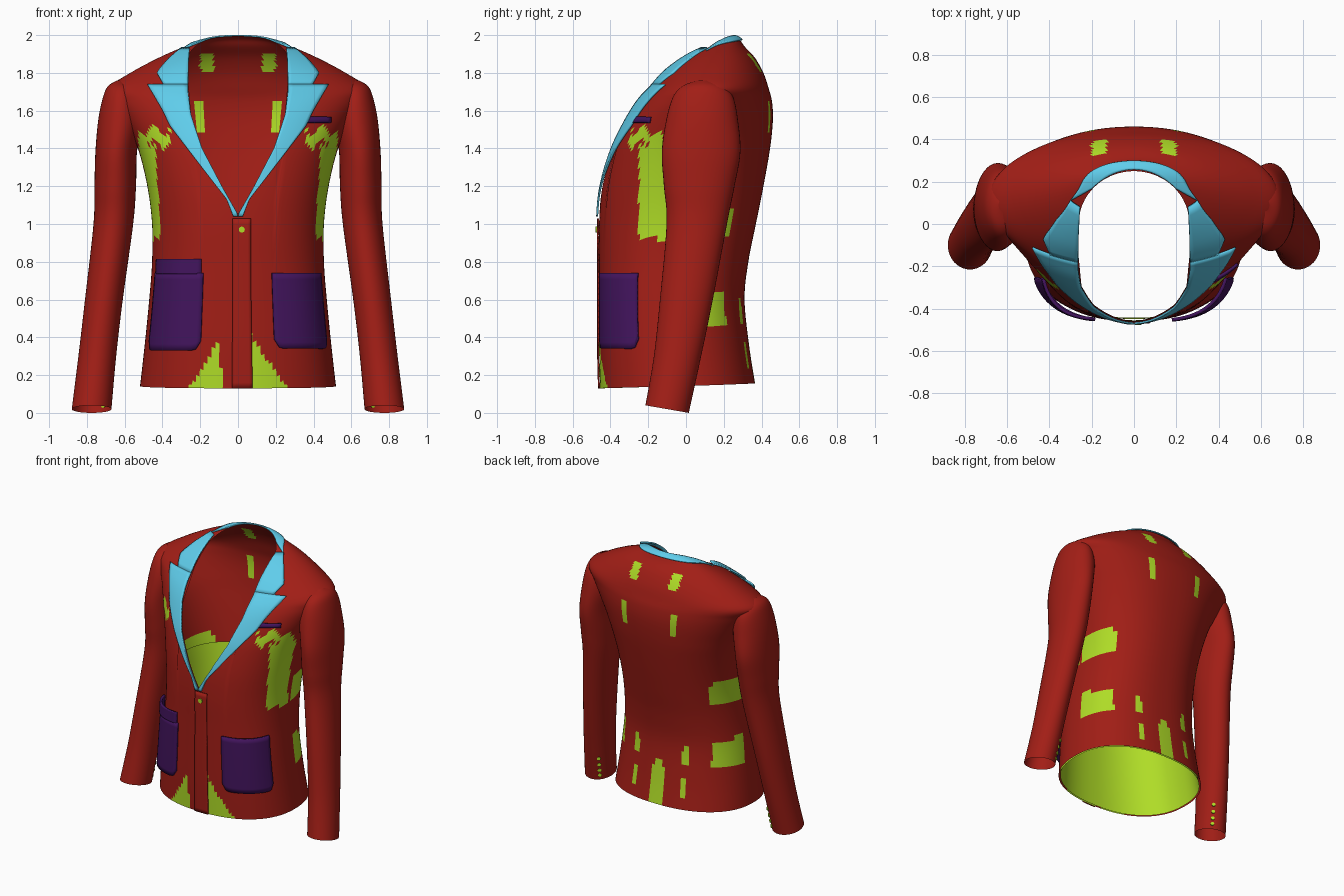
import bpy, math
from mathutils import Vector

if "Cube" in bpy.data.objects:
    bpy.data.objects.remove(bpy.data.objects["Cube"])

def mat(name, r, g, b):
    m = bpy.data.materials.new(name)
    m.diffuse_color = (r, g, b, 1)
    m.use_nodes = True
    m.node_tree.nodes["Principled BSDF"].inputs["Base Color"].default_value = m.diffuse_color
    return m

RED = mat("red_cloth", .36, .013, .008)
LIME = mat("lime_lining", .43, .72, .02)
CYAN = mat("cyan_lapel", .115, .61, .83)
PURPLE = mat("purple_pocket", .055, .007, .11)

# Torso sections: z, half width, front y, back y
RINGS = [(.13, .52, -.455, .37), (.35, .495, -.46, .335), (.6, .47, -.46, .31),
         (.8, .455, -.46, .33), (1.0, .455, -.46, .37), (1.2, .48, -.445, .41),
         (1.4, .53, -.40, .445), (1.55, .60, -.335, .46), (1.65, .655, -.27, .455),
         (1.72, .685, -.20, .437), (1.8, .57, -.13, .41), (1.88, .42, -.03, .365),
         (1.94, .28, .08, .31), (1.98, .15, .17, .28), (2.0, .02, .20, .235)]
# Sleeve sections: z, centre x, radius x, centre y, radius y
SLEEVE = [(1.76, .62, .02, .09, .03), (1.73, .62, .068, .09, .11), (1.67, .62, .095, .09, .16),
          (1.55, .625, .115, .085, .19), (1.38, .645, .11, .08, .208), (1.2, .65, .11, .07, .187),
          (1.0, .66, .105, .057, .16), (.6, .71, .10, .002, .14), (.3, .745, .10, -.045, .125),
          (.02, .775, .105, -.1, .115)]
# Half widths over height: neckline edge and lapel outline
NECK = [(1.05, 0), (1.2, .085), (1.4, .19), (1.58, .25), (1.7, .265), (1.85, .262), (2.1, .24)]
LAPEL = [(1.04, .025), (1.13, .06), (1.35, .23), (1.52, .36), (1.6, .40), (1.73, .48)]
COLLAR = [(1.73, .395), (1.79, .43), (1.86, .37), (1.92, .30)]

def spline(rows, s):
    i = min(max(int(s), 0), len(rows) - 2)
    f = s - i
    a, b, c, d = (rows[min(max(k, 0), len(rows) - 1)] for k in (i - 1, i, i + 1, i + 2))
    return [q + .5 * f * (r - p + f * (2 * p - 5 * q + 4 * r - w + f * (3 * (q - r) + w - p)))
            for p, q, r, w in zip(a, b, c, d)]

def linear(tab, z):
    if z <= tab[0][0]:
        return tab[0][1]
    for (z0, x0), (z1, x1) in zip(tab, tab[1:]):
        if z <= z1:
            return x0 + (x1 - x0) * (z - z0) / (z1 - z0)
    return tab[-1][1]

def level(z):
    lo, hi = 0, len(RINGS) - 1
    for _ in range(30):
        mid = (lo + hi) / 2
        lo, hi = (mid, hi) if spline(RINGS, mid)[0] < z else (lo, mid)
    return lo

def power(z):
    return 2.3 if z < 1.4 else max(2, 2.3 - (z - 1.4))

def surf(t, s, off=0):
    z, w, yf, yb = spline(RINGS, s)
    e = 2 / power(z)
    sn, cs = math.sin(t), math.cos(t)
    x = (w + off) * math.copysign(abs(sn) ** e, sn)
    y = (yf + yb) / 2 - ((yb - yf) / 2 + off) * math.copysign(abs(cs) ** e, cs)
    return Vector((x, y, z))

def front(x, z, off):
    _, w, yf, yb = spline(RINGS, level(z))
    n = power(z)
    k = max(0, 1 - (abs(x) / w) ** n) ** (1 / n)
    lift = off * min(1, max(0, (z - 1.5) / .3))
    return Vector((x, (yf + yb) / 2 - (yb - yf) / 2 * k - off, z + lift))

def in_neck(p):
    if p.z < 1.04:
        return False
    if p.y < .02:
        return abs(p.x) < linear(NECK, p.z) and p.z > 1.05
    return (p.x / .262) ** 2 + (p.y / .25) ** 2 < 1

def neck_level(t):
    s = 4.0
    while s < len(RINGS) - 1 and not in_neck(surf(t, s)):
        s += .01
    return s

def grid(name, rows, material, closed=False, thick=0):
    n = len(rows[0])
    verts = [p for r in rows for p in r]
    faces = [(i * n + j, i * n + (j + 1) % n, (i + 1) * n + (j + 1) % n, (i + 1) * n + j)
             for i in range(len(rows) - 1) for j in range(n if closed else n - 1)]
    me = bpy.data.meshes.new(name)
    me.from_pydata(verts, [], faces)
    ob = bpy.data.objects.new(name, me)
    bpy.context.collection.objects.link(ob)
    me.materials.append(material)
    if thick:
        mod = ob.modifiers.new("thickness", 'SOLIDIFY')
        mod.thickness, mod.offset = thick, 0
    bpy.context.view_layer.objects.active = ob
    ob.select_set(True)
    bpy.ops.object.shade_smooth_by_angle(angle=math.radians(40))
    ob.select_set(False)
    return ob

# Torso shell, open at hem and neckline
COLS, ROWS = 160, 72
angles = [2 * math.pi * j / COLS for j in range(COLS)]
tops = [neck_level(t) for t in angles]
hems = [.09 * (1 - math.cos(t)) for t in angles]
torso = grid("torso", [[surf(t, a + (b - a) * i / ROWS) for t, a, b in zip(angles, hems, tops)]
                       for i in range(ROWS + 1)], RED, closed=True)

# Lime panels on the torso: hem corners, underarms, back seams, vent
def is_lime(c):
    x, y, z = c
    ax = abs(x)
    if y < -.02:
        hem = -.03 < x < .26 and z < .55 - (x + .03) * 1.45 or -.26 < x < -.09 and z < .13 + (x + .26) * 1.6
        side = ax > .4 and -.25 < y < -.06 and .92 < z < 1.42
        zig = .36 < ax < .53 and abs(z - 1.46 - .03 * math.sin(ax * 60)) < .035
        return hem or side or zig
    seam = abs(ax - .2) < .02 and (z < .6 or 1.45 < z < 1.7) and math.sin(z * 25) > -.4
    yoke = .13 < ax < .2 and 1.8 < z < 1.9
    flank = ax > .36 and y < .26 and .3 < z < 1.2 and math.sin(z * 14) > .3
    return seam or yoke or flank or (.008 < ax < .05 and z < .5 - ax * 2)

torso.data.materials.append(LIME)
for p in torso.data.polygons:
    p.material_index = int(is_lime(p.center))

# Inner lining
grid("lining", [[surf(t, a + (4.2 - a) * i / 30, -.012) for t, a in zip(angles, hems)]
                for i in range(31)], LIME, closed=True)

# Overlapping front edge
grid("front_overlap", [[surf(t / 100, level(.13 + .9 * i / 30), .007) for t in range(-4, 12, 3)]
                       for i in range(31)], RED, thick=.008)

# Sleeves with cuff buttons
def sleeve_point(side, s, a):
    z, cx, rx, cy, ry = spline(SLEEVE, s)
    tilt = .02 * max(0, s - 8)
    return Vector((side * (cx + rx * math.cos(a)), cy + ry * math.sin(a),
                   z - tilt * math.sin(a)))

def button(name, pos, out, r):
    bpy.ops.mesh.primitive_cylinder_add(vertices=16, radius=r, depth=.012, location=pos,
                                        rotation=out.to_track_quat('Z', 'Y').to_euler())
    ob = bpy.context.object
    ob.name = name
    ob.data.materials.append(LIME)
    ob.select_set(False)

for side, tag in ((1, "left"), (-1, "right")):
    n = 54
    grid("sleeve_" + tag, [[sleeve_point(side, 9 * i / n, 2 * math.pi * j / 40) for j in range(40)]
                           for i in range(n + 1)], RED, closed=True)
    for k in range(4):
        a = math.radians(125)
        button("cuff_button_" + tag, sleeve_point(side, 8.82 - k * .15, a),
               Vector((side * math.cos(a), math.sin(a), 0)), .013)

    # Lapel and front of the collar
    for name, tab, steps in (("lapel_", LAPEL, 36), ("collar_front_", COLLAR, 10)):
        rows = []
        for i in range(steps + 1):
            z = tab[0][0] + (tab[-1][0] - tab[0][0]) * i / steps
            x0, x1 = linear(NECK, z), linear(tab, z)
            rows.append([front(side * (x0 + (x1 - x0) * j / 8), z, .012) for j in range(9)])
        grid(name + tag, rows, CYAN, thick=.01)

# Collar around the back of the neck
rows = []
for i in range(61):
    t = math.pi * (.34 + 1.32 * i / 60)
    top = neck_level(t)
    rows.append([surf(t, top - .9 * j / 6, .008) + Vector((0, 0, .003)) for j in range(7)])
grid("collar_back", rows, CYAN, thick=.008)

# Patch pockets with rounded lower corners, bulging from the body
def pocket(name, t0, t1, z0, z1, bulge, rounding):
    rows = []
    for i in range(13):
        row = []
        for j in range(17):
            u = j / 16
            edge = max(0, abs(2 * u - 1) - .75) / .25
            low = z0 + rounding * (1 - math.sqrt(1 - min(1, edge) ** 2))
            z = low + (z1 - low) * i / 12
            off = .012 + bulge * math.sin(math.pi * u)
            row.append(surf(t0 + (t1 - t0) * u, level(z), off))
        rows.append(row)
    grid(name, rows, PURPLE, thick=.016)

pocket("pocket_left", .335, 1.15, .34, .74, .018, .05)
pocket("pocket_right", -.345, -1.15, .33, .74, .018, .05)
pocket("pocket_flap_right", -.37, -1.13, .735, .815, .026, 0)

# Breast pocket welt
grid("breast_pocket", [[front(.35 + .14 * j / 8, 1.535 + .03 * i / 2, .008) for j in range(9)]
                       for i in range(3)], PURPLE, thick=.012)

# Front button
button("front_button", Vector((.02, -.472, .97)), Vector((0, -1, 0)), .016)
